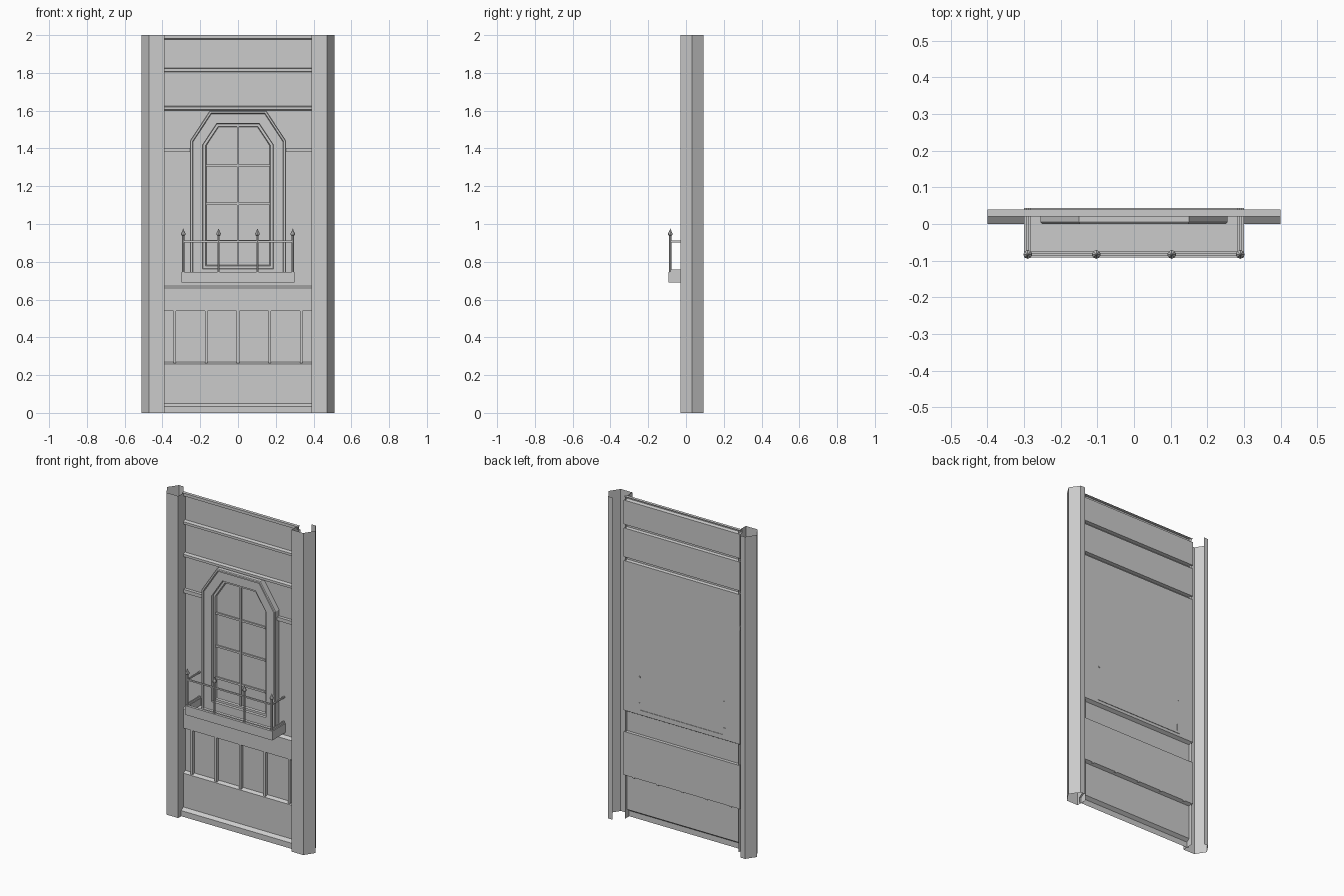
import bpy, bmesh, math
from mathutils import Vector

if "Cube" in bpy.data.objects:
    bpy.data.objects.remove(bpy.data.objects["Cube"])


def finish(name, bm, fix=True):
    if fix:
        bmesh.ops.recalc_face_normals(bm, faces=bm.faces[:])
    me = bpy.data.meshes.new(name)
    bm.to_mesh(me)
    bm.free()
    ob = bpy.data.objects.new(name, me)
    bpy.context.collection.objects.link(ob)
    return ob


def strip(name, a, b):
    """Open sheet between two matching point rows."""
    bm = bmesh.new()
    va = [bm.verts.new(p) for p in a]
    vb = [bm.verts.new(p) for p in b]
    for i in range(len(a) - 1):
        bm.faces.new((va[i], va[i + 1], vb[i + 1], vb[i]))
    return finish(name, bm, False)


def box(name, x0, x1, y0, y1, z0, z1):
    bm = bmesh.new()
    bmesh.ops.create_cube(bm, size=1)
    for v in bm.verts:
        v.co = Vector(((x0 + x1) / 2 + v.co.x * (x1 - x0),
                       (y0 + y1) / 2 + v.co.y * (y1 - y0),
                       (z0 + z1) / 2 + v.co.z * (z1 - z0)))
    return finish(name, bm)


def lathe(name, x, y, profile, n=8):
    """Turned part from (radius, z) pairs."""
    bm = bmesh.new()
    rings = [[bm.verts.new((x + r * math.cos(2 * math.pi * i / n),
                            y + r * math.sin(2 * math.pi * i / n), z))
              for i in range(n)] for r, z in profile]
    for lo, hi in zip(rings, rings[1:]):
        for i in range(n):
            j = (i + 1) % n
            bm.faces.new((lo[i], lo[j], hi[j], hi[i]))
    bmesh.ops.remove_doubles(bm, verts=bm.verts[:], dist=1e-5)
    return finish(name, bm)


# side pillars: open-backed folded shells
pillar = [(.39, .04), (.39, -.03), (.47, -.03), (.51, .033), (.47, .092), (.44, .092)]
for s, side in ((-1, "left"), (1, "right")):
    rows = [[(s * x, y, z) for x, y in pillar] for z in (0, 2)]
    if s < 0:
        rows.reverse()
    strip(side + "_pillar", *rows)

# wall: one sheet with moulded bands, profile (y, z)
wall = [(0, 0), (0, .035), (.02, .05), (.02, .26), (.04, .27), (.04, .54),
        (.02, .54), (.02, .66), (.04, .672)]
for z in (1.605, 1.807):
    wall += [(.04, z - .003), (.02, z), (.02, z + .015), (.04, z + .02)]
wall += [(.04, 1.977), (.02, 1.982), (.02, 2), (.04, 2)]
strip("wall", [(-.4, y, z) for y, z in wall], [(.4, y, z) for y, z in wall])

# lower panel studs
for i in range(5):
    x = (i - 2) * .1675
    box("panel_stud", x - .007, x + .007, .02, .04, .265, .54)

# short trim strips beside the window
for s in (-1, 1):
    a, b = sorted((s * .4, s * .245))
    box("window_side_trim", a, b, .02, .04, 1.38, 1.402)


# window surround: concentric outlines lofted through (inset, y) steps
def outline(d):
    zs, zt, z0 = 1.44 - .296 * d, 1.60 - d, .695 + d
    w, t = .255 - d, .15 - .543 * d
    return [(-w, z0), (w, z0), (w, zs), (t, zt), (-t, zt), (-w, zs)]


bm = bmesh.new()
steps = [(0, .04), (0, .005), (.004, 0), (.013, 0), (.017, .008), (.068, .008),
         (.07, .022), (.083, .022), (.087, .032)]
loops = [[bm.verts.new((x, y, z)) for x, z in outline(d)] for d, y in steps]
for a, b in zip(loops, loops[1:]):
    for i in range(6):
        j = (i + 1) % 6
        bm.faces.new((a[i], a[j], b[j], b[i]))
bm.faces.new(loops[-1])
finish("window_frame", bm)

# glazing bars
box("vertical_glazing_bar", -.006, .006, .022, .034, .78, 1.52)
for z in (.91, 1.107, 1.31):
    box("horizontal_glazing_bar", -.17, .17, .024, .034, z - .006, z + .006)

# balcony tray
box("balcony_floor", -.3, .3, -.092, .043, .69, .703)
box("balcony_front", -.3, .3, -.092, -.075, .69, .747)
for s in (-1, 1):
    a, b = sorted((s * .3, s * .283))
    box("balcony_side", a, b, -.092, .043, .69, .747)

# railing posts with spear tips
for x in (-.29, -.103, .103, .29):
    lathe("railing_post", x, -.083, [(0, .70), (.006, .70), (.006, .937), (.011, .942),
                                     (.012, .95), (.006, .962), (0, .977)])

# hand rails
box("front_rail", -.29, .29, -.087, -.079, .903, .912)
for s in (-1, 1):
    box("side_rail", s * .29 - .004, s * .29 + .004, -.083, .043, .903, .912)
    box("side_lower_rail", s * .29 - .004, s * .29 + .004, -.083, .038, .747, .76)
